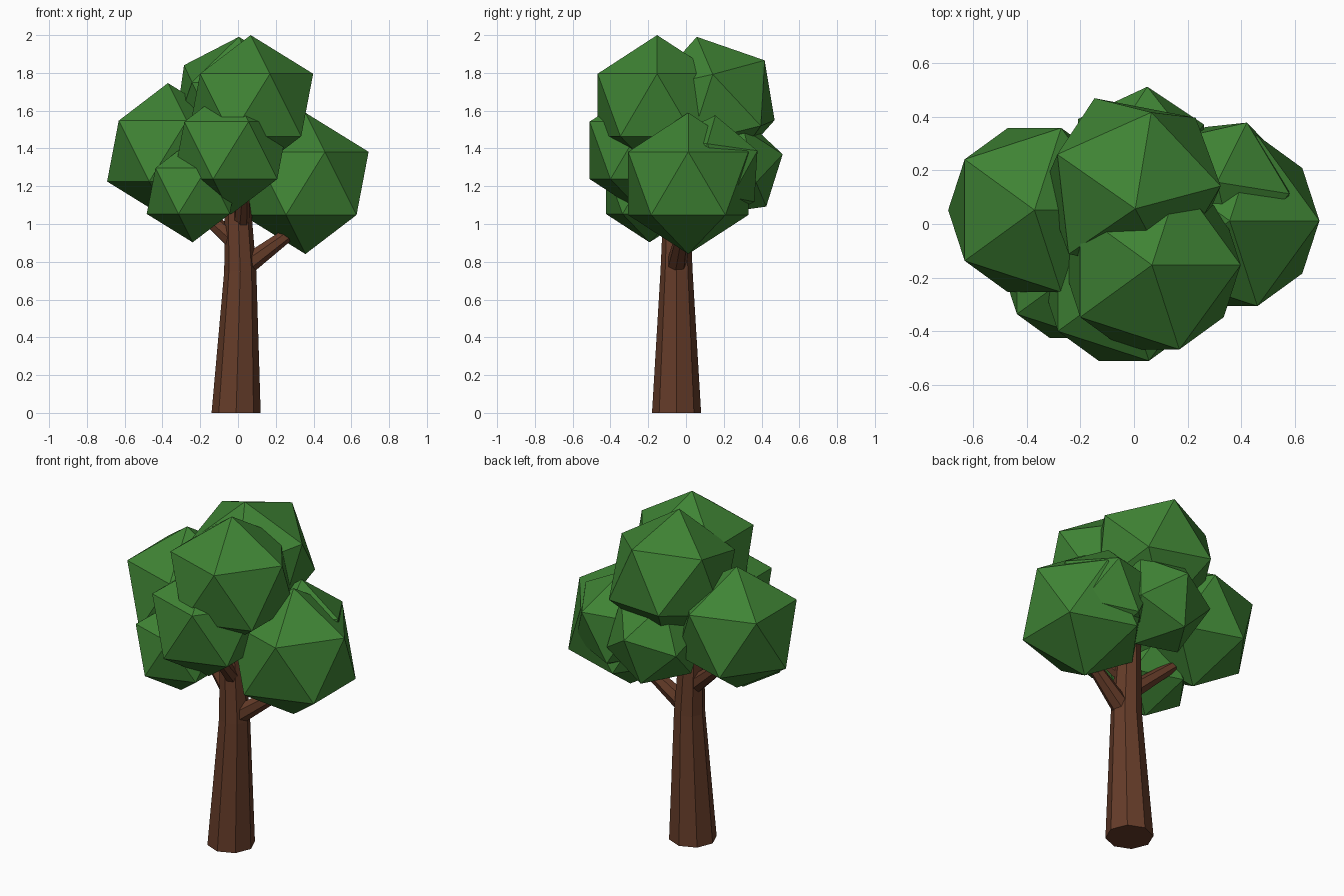
import bpy, bmesh, math
from mathutils import Vector, Matrix

if "Cube" in bpy.data.objects:
    bpy.data.objects.remove(bpy.data.objects["Cube"])


def material(name, col):
    m = bpy.data.materials.new(name)
    m.diffuse_color = (*col, 1)
    m.use_nodes = True
    m.node_tree.nodes["Principled BSDF"].inputs["Base Color"].default_value = m.diffuse_color
    return m


GREEN = material("leaf green", (0.05, 0.23, 0.035))
BROWN = material("bark brown", (0.13, 0.045, 0.022))


def add(name, bm, mat):
    bmesh.ops.recalc_face_normals(bm, faces=bm.faces)
    me = bpy.data.meshes.new(name)
    bm.to_mesh(me)
    bm.free()
    me.materials.append(mat)
    ob = bpy.data.objects.new(name, me)
    bpy.context.collection.objects.link(ob)
    return ob


def frame(a, b):
    # orthonormal frame with z along a and x towards b
    z = a.normalized()
    x = (b - z * b.dot(z)).normalized()
    return Matrix((x, z.cross(x), z)).transposed().to_4x4()


def foliage(name, centre, r, top=None, neighbour=None):
    # 20-sided clump; optional positions of its pole and of an adjacent corner
    c = Vector(centre)
    rot = frame(Vector(top) - c, Vector(neighbour) - c) if top else Matrix()
    bm = bmesh.new()
    bmesh.ops.create_icosphere(bm, subdivisions=1, radius=r,
                               matrix=Matrix.Translation(c) @ rot)
    add(name, bm, GREEN)


def limb(name, rings, sides, upright=False):
    # tapered tube through (centre, radius) rings
    d = Vector(rings[-1][0]) - Vector(rings[0][0])
    rot = Matrix() if upright else d.to_track_quat('Z', 'Y').to_matrix().to_4x4()
    bm = bmesh.new()
    loops = []
    for c, r in rings:
        loops.append([bm.verts.new(Vector(c) + rot @ Vector(
            (r * math.cos(math.tau * i / sides), r * math.sin(math.tau * i / sides), 0)))
            for i in range(sides)])
    for lo, hi in zip(loops, loops[1:]):
        for i in range(sides):
            j = (i + 1) % sides
            bm.faces.new((lo[i], lo[j], hi[j], hi[i]))
    bm.faces.new(loops[0][::-1])
    bm.faces.new(loops[-1])
    add(name, bm, BROWN)


# trunk
limb("trunk", [((-0.01, -0.05, 0), 0.13), ((0.012, -0.05, 0.75), 0.085),
               ((-0.005, -0.05, 1.2), 0.065), ((0, -0.03, 1.45), 0.05)], 8, True)

# branches
limb("right_branch", [((0.04, -0.05, 0.78), 0.055), ((0.34, -0.01, 1.0), 0.03)], 7)
limb("left_branch", [((-0.02, -0.05, 0.91), 0.05), ((-0.28, 0.02, 1.14), 0.03)], 7)
limb("front_branch", [((0.015, -0.06, 0.99), 0.045), ((0.03, -0.25, 1.2), 0.03)], 7)

# upright foliage clumps
foliage("right_foliage", (0.357, 0.012, 1.215), 0.374)
foliage("left_foliage", (-0.371, 0.052, 1.386), 0.36)
foliage("upper_front_foliage", (0.067, -0.153, 1.63), 0.37)
foliage("front_foliage", (-0.038, -0.221, 1.39), 0.34)
foliage("lower_front_foliage", (-0.24, -0.193, 1.175), 0.272)

# tilted foliage clumps
foliage("upper_back_foliage", (-0.007, 0.142, 1.635), 0.366,
        (0.005, 0.056, 1.995), (0.065, 0.416, 1.873))
foliage("back_right_foliage", (0.321, 0.121, 1.281), 0.296,
        (0.31, 0.156, 1.577), (0.42, 0.375, 1.386))
foliage("back_foliage", (0.027, 0.241, 1.302), 0.28,
        (0.05, 0.515, 1.37), (0.0, 0.42, 1.09))
